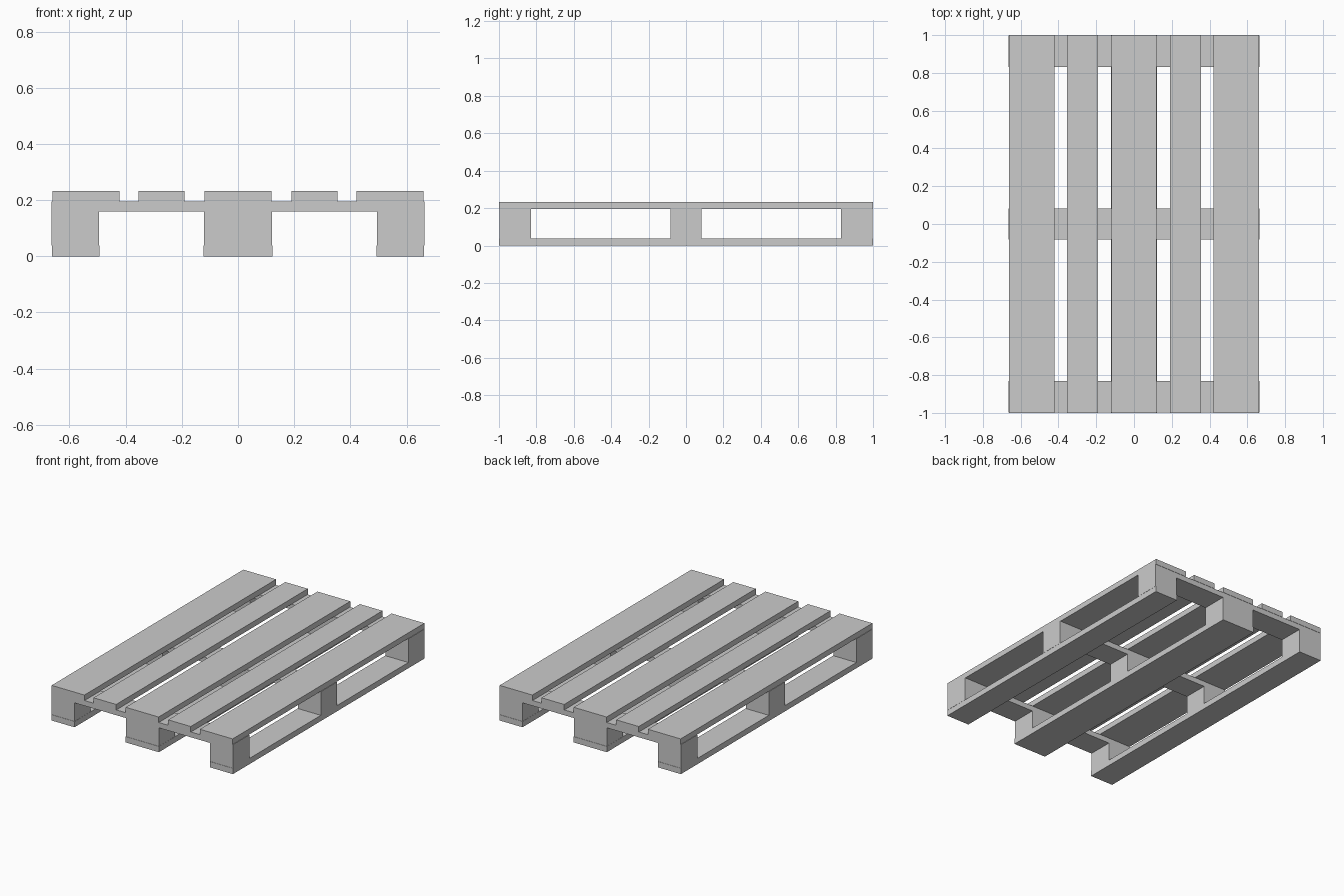
import bpy, bmesh

if "Cube" in bpy.data.objects:
    bpy.data.objects.remove(bpy.data.objects["Cube"])

wood = bpy.data.materials.new("plain grey")
wood.diffuse_color = (0.6, 0.6, 0.6, 1)
wood.use_nodes = True
wood.node_tree.nodes["Principled BSDF"].inputs["Base Color"].default_value = wood.diffuse_color


def extrude_profile(name, points, y0, y1):
    """Extrude a closed x/z outline along y."""
    bm = bmesh.new()
    face = bm.faces.new([bm.verts.new((x, y0, z)) for x, z in points])
    new = bmesh.ops.extrude_face_region(bm, geom=[face])["geom"]
    verts = [v for v in new if isinstance(v, bmesh.types.BMVert)]
    bmesh.ops.translate(bm, verts=verts, vec=(0, y1 - y0, 0))
    bmesh.ops.recalc_face_normals(bm, faces=bm.faces)
    mesh = bpy.data.meshes.new(name)
    bm.to_mesh(mesh)
    bm.free()
    mesh.materials.append(wood)
    obj = bpy.data.objects.new(name, mesh)
    bpy.context.collection.objects.link(obj)
    return obj


def board(name, x0, x1, z0, z1):
    return extrude_profile(name, [(x0, z0), (x1, z0), (x1, z1), (x0, z1)], -1, 1)


BASE, BEAM, DECK, TOP = 0.038, 0.16, 0.195, 0.232

# Deck planks running front to back
for i, (x0, x1) in enumerate([(-0.661, -0.422), (-0.355, -0.19), (-0.12, 0.12),
                              (0.19, 0.355), (0.422, 0.661)]):
    board(f"deck_plank_{i + 1}", x0, x1, DECK, TOP)

# Ground runners
for name, x0, x1 in [("left", -0.663, -0.494), ("middle", -0.122, 0.122),
                     ("right", 0.494, 0.663)]:
    board(f"{name}_runner", x0, x1, 0, BASE)

# Cross beams, each with its three support blocks in one outline
half = [(0.121, BASE), (0.121, BEAM), (0.495, BEAM), (0.495, BASE),
        (0.664, BASE), (0.664, DECK)]
outline = half + [(-x, z) for x, z in reversed(half)]
for name, y0, y1 in [("front", -0.998, -0.83), ("middle", -0.083, 0.083),
                     ("back", 0.83, 0.998)]:
    extrude_profile(f"{name}_beam_with_blocks", outline, y0, y1)
